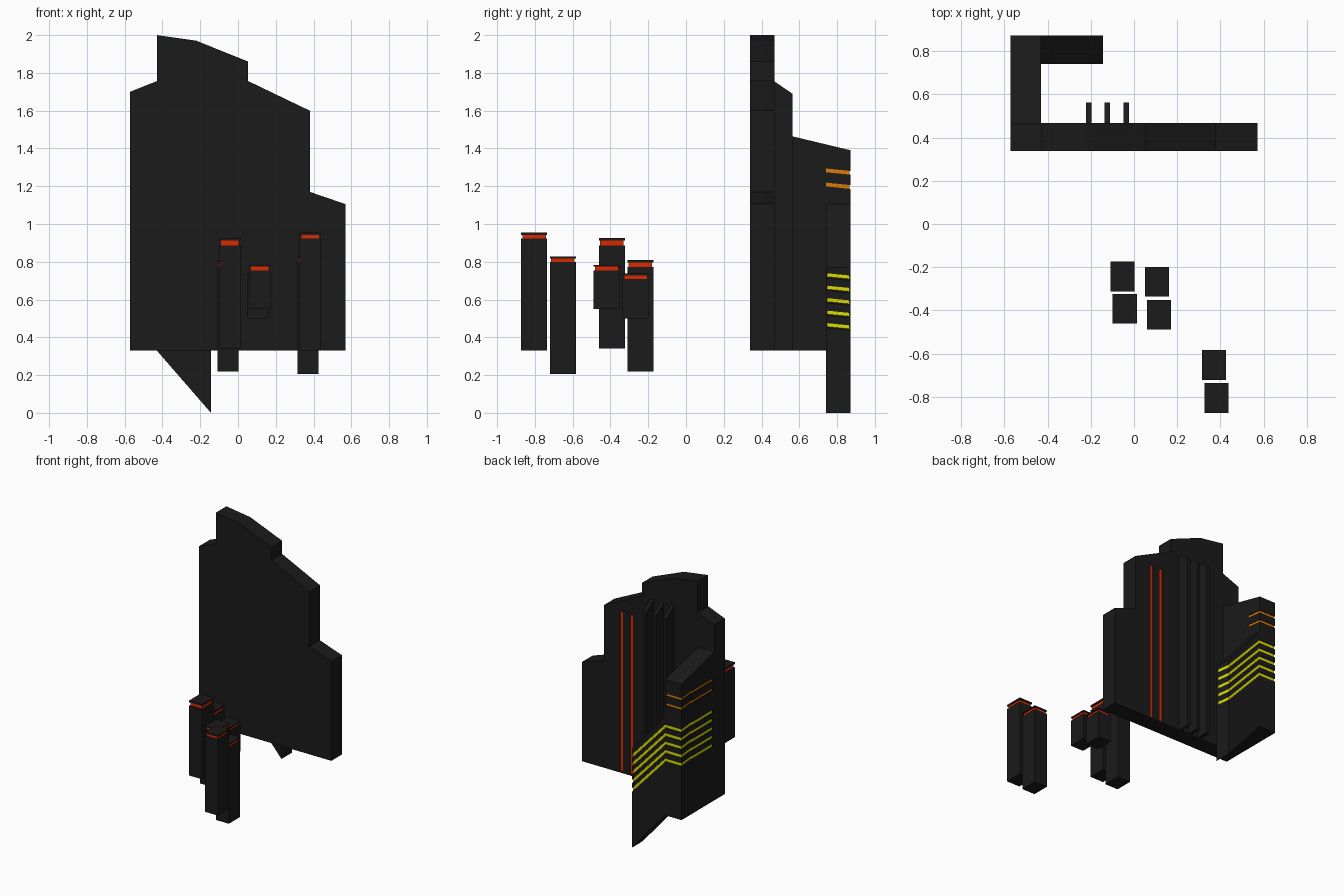
import bpy, bmesh

if "Cube" in bpy.data.objects:
    bpy.data.objects.remove(bpy.data.objects["Cube"])


def material(name, rgb):
    m = bpy.data.materials.new(name)
    m.diffuse_color = (*rgb, 1)
    m.use_nodes = True
    m.node_tree.nodes["Principled BSDF"].inputs["Base Color"].default_value = m.diffuse_color
    return m


BLACK = material("charcoal black", (0.0105, 0.0105, 0.0105))
RED = material("signal red", (0.7, 0.022, 0.0))
YELLOW = material("acid yellow", (0.72, 0.72, 0.0))
ORANGE = material("amber orange", (0.75, 0.2, 0.0))
D = 0.007    # how deep coloured stripes sit in their grooves
E = 0.001    # overlap of groove floor and coloured core


def prism(name, pts, axis, lo, hi, mat, tilt=0.0):
    """Extrude a profile along x (points are y,z) or y (points are x,z).
    tilt lowers z with growing y, measured from y = 0.8."""
    bm = bmesh.new()
    rings = []
    for d in (lo, hi):
        ring = []
        for a, z in pts:
            x, y = (d, a) if axis == 'x' else (a, d)
            ring.append(bm.verts.new((x, y, z - tilt * (y - 0.8))))
        rings.append(ring)
        bm.faces.new(ring)
    n = len(pts)
    for i in range(n):
        j = (i + 1) % n
        bm.faces.new((rings[0][i], rings[0][j], rings[1][j], rings[1][i]))
    bmesh.ops.recalc_face_normals(bm, faces=bm.faces)
    me = bpy.data.meshes.new(name)
    bm.to_mesh(me)
    bm.free()
    me.materials.append(mat)
    ob = bpy.data.objects.new(name, me)
    bpy.context.collection.objects.link(ob)
    return ob


def box(name, x, y, z, mat, tilt=0.0):
    pts = [(x[0], z[0]), (x[1], z[0]), (x[1], z[1]), (x[0], z[1])]
    return prism(name, pts, 'y', y[0], y[1], mat, tilt)


def cut(body, cutter):
    cutter.hide_render = True
    cutter.hide_viewport = True
    mod = body.modifiers.new(cutter.name, 'BOOLEAN')
    mod.operation = 'DIFFERENCE'
    mod.solver = 'EXACT'
    mod.object = cutter


# Tall stepped front slab
slab = prism("front_slab", [(-0.572, 0.33), (0.57, 0.33), (0.57, 1.105), (0.38, 1.17),
                            (0.38, 1.60), (0.053, 1.757), (0.053, 1.86), (-0.22, 1.97),
                            (-0.428, 2.0), (-0.428, 1.757), (-0.572, 1.70)],
             'y', 0.338, 0.468, BLACK)

# Side wing with a sloping roof
wing = prism("side_wing", [(0.468, 0.33), (0.872, 0.33), (0.872, 1.39), (0.468, 1.487)],
             'x', -0.572, -0.43, BLACK)

# Rear panel, raked downwards
panel = prism("rear_panel", [(-0.43, 0.33), (-0.143, 0.0), (-0.143, 0.77), (-0.43, 1.105)],
              'y', 0.74, 0.872, BLACK)

# Upright fins behind the front slab
for i, x in enumerate((-0.21, -0.123, -0.036)):
    prism(f"fin_{i + 1}", [(0.468, 0.33), (0.563, 0.33), (0.563, 1.69), (0.468, 1.755)],
          'x', x - 0.0125, x + 0.0125, BLACK)

# Red light strips set into the back of the slab
for i, x in enumerate((0.143, 0.228)):
    w, z = (x - 0.013, x + 0.013), (0.34, 1.585)
    cut(slab, box(f"light_slot_{i + 1}", w, (0.468 - D - E, 0.5), z, BLACK))
    box(f"light_strip_{i + 1}", w, (0.468 - 2 * D, 0.468 - D), z, RED)


def wing_stripe(name, zc, h, mat):
    z = (zc - h, zc + h)
    cut(wing, box(name + "_side_slot", (-0.6, -0.572 + D + E), (0.485, 0.76), z, BLACK))
    cut(wing, box(name + "_end_slot", (-0.6, -0.4), (0.74, 0.9), z, BLACK, 0.1))
    box(name + "_side", (-0.572 + D, -0.572 + 2 * D), (0.485, 0.75), z, mat)
    box(name + "_end", (-0.572 + D, -0.43 - D), (0.74, 0.872 - D), z, mat, 0.1)


# Yellow stripes wrap the wing and follow the rake of the panel
for i in range(5):
    low, h = 0.721 - 0.066 * i, 0.013
    high, slope = low + 0.31, -0.31 / 0.287
    wing_stripe(f"yellow_stripe_{i + 1}", high, h, YELLOW)

    def band(x0, x1):
        z0, z1 = (high + slope * (x + 0.43) for x in (x0, x1))
        return [(x0, z0 - h), (x1, z1 - h), (x1, z1 + h), (x0, z0 + h)]
    cut(panel, prism(f"panel_slot_{i + 1}", band(-0.45, -0.1), 'y', 0.7, 0.9, BLACK, 0.1))
    prism(f"yellow_panel_stripe_{i + 1}", band(-0.44, -0.143 - D),
          'y', 0.74 + D, 0.872 - D, YELLOW, 0.1)

# Orange stripes near the top of the wing
for i, z in enumerate((1.278, 1.203)):
    wing_stripe(f"orange_stripe_{i + 1}", z, 0.010, ORANGE)

# Floating columns in pairs: x, y, bottom, top, band centre, band half height
columns = [(-0.053, -0.242, 0.22, 0.81, 0.784, 0.011),
           (-0.043, -0.392, 0.342, 0.927, 0.900, 0.013),
           (0.106, -0.267, 0.50, 0.737, 0.718, 0.009),
           (0.116, -0.420, 0.55, 0.783, 0.764, 0.010),
           (0.370, -0.652, 0.205, 0.828, 0.808, 0.010),
           (0.382, -0.804, 0.33, 0.955, 0.932, 0.010)]
for i, (x, y, lo, hi, band_z, h) in enumerate(columns):
    for part, inset, z, mat in (("column", 0, (lo, band_z - h), BLACK),
                                ("column_band", D, (band_z - h, band_z + h), RED),
                                ("column_cap", 0, (band_z + h, hi), BLACK)):
        w, d = 0.056 - inset, 0.069 - inset
        box(f"{part}_{i + 1}", (x - w, x + w), (y - d, y + d), z, mat)
